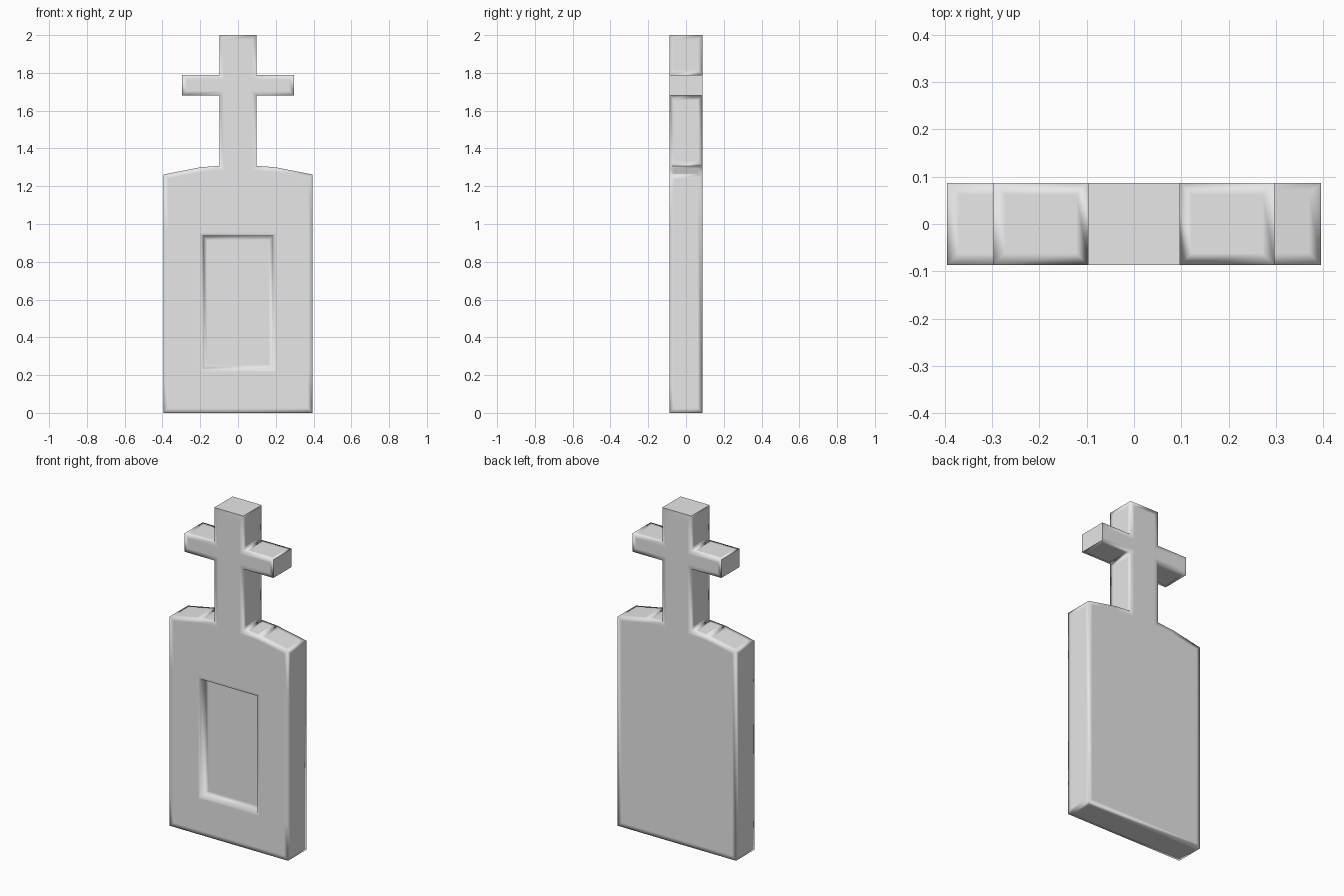
import bpy
import bmesh

default_cube = bpy.data.objects.get("Cube")
if default_cube:
    bpy.data.objects.remove(default_cube, do_unlink=True)

HALF_DEPTH = 0.087
SOFT = 0.025                      # width of the softened border
PANEL_X, PANEL_LOW, PANEL_HIGH = 0.205, 0.215, 0.955

# One flat stone colour
stone = bpy.data.materials.new("stone_grey")
stone.use_nodes = True
grey = (0.8, 0.8, 0.8, 1)
stone.diffuse_color = grey
stone.node_tree.nodes["Principled BSDF"].inputs["Base Color"].default_value = grey

# Half outline of slab and cross, mirrored to the other side
half = [(0.395, 0), (0.395, 1.262), (0.2, 1.3), (0.097, 1.308),
        (0.097, 1.68), (0.297, 1.68), (0.297, 1.79), (0.097, 1.79), (0.097, 2)]
outline = half + [(-x, z) for x, z in reversed(half)]

bm = bmesh.new()
front = bm.faces.new([bm.verts.new((x, -HALF_DEPTH, z)) for x, z in outline])
extruded = bmesh.ops.extrude_face_region(bm, geom=[front], use_keep_orig=True)
for v in extruded["geom"]:
    if isinstance(v, bmesh.types.BMVert):
        v.co.y = HALF_DEPTH
bmesh.ops.recalc_face_normals(bm, faces=bm.faces[:])


def is_crisp_end(face):
    """Top of the cross and ends of its arms."""
    c, n = face.calc_center_median(), face.normal
    return (n.z > 0.9 and c.z > 1.95) or (abs(n.x) > 0.9 and abs(c.x) > 0.25 and c.z > 1.5)


# Softened borders around every face, crisp edges at the cross tips
bm.faces.ensure_lookup_table()
crisp = [f for f in bm.faces if is_crisp_end(f)]
soft = [f for f in bm.faces if not is_crisp_end(f)]
bmesh.ops.inset_individual(bm, faces=soft, thickness=SOFT, depth=0, use_even_offset=True)
for f in crisp:
    for e in f.edges:
        e.smooth = False


def cut_front(axis, position, inner_only):
    """Slice the front sheet with a plane."""
    faces = []
    for f in bm.faces:
        c = f.calc_center_median()
        if f.normal.y > -0.9 or c.y > -HALF_DEPTH + 0.001:
            continue
        if inner_only and not (abs(c.x) < 0.3 and PANEL_LOW < c.z < PANEL_HIGH):
            continue
        faces.append(f)
    geom = faces + list({e for f in faces for e in f.edges})
    geom += list({v for f in faces for v in f.verts})
    normal = [0, 0, 0]
    normal[axis] = 1
    bmesh.ops.bisect_plane(bm, geom=geom, plane_co=[position * n for n in normal],
                           plane_no=normal, dist=0.0001)


# Recessed panel on the front
cut_front(2, PANEL_LOW, False)
cut_front(2, PANEL_HIGH, False)
cut_front(0, -PANEL_X, True)
cut_front(0, PANEL_X, True)
bm.normal_update()
panel = [f for f in bm.faces if f.normal.y < -0.9
         and abs(f.calc_center_median().x) < 0.02
         and PANEL_LOW < f.calc_center_median().z < PANEL_HIGH]
for thickness, depth in ((0.015, 0), (0.006, -0.04), (0.02, 0)):
    bmesh.ops.inset_region(bm, faces=panel, thickness=thickness, depth=depth,
                           use_even_offset=True, use_boundary=True)
    bm.normal_update()

for f in bm.faces:
    f.smooth = True

mesh = bpy.data.meshes.new("gravestone")
bm.to_mesh(mesh)
bm.free()
mesh.materials.append(stone)
gravestone = bpy.data.objects.new("gravestone_with_cross", mesh)
bpy.context.collection.objects.link(gravestone)
